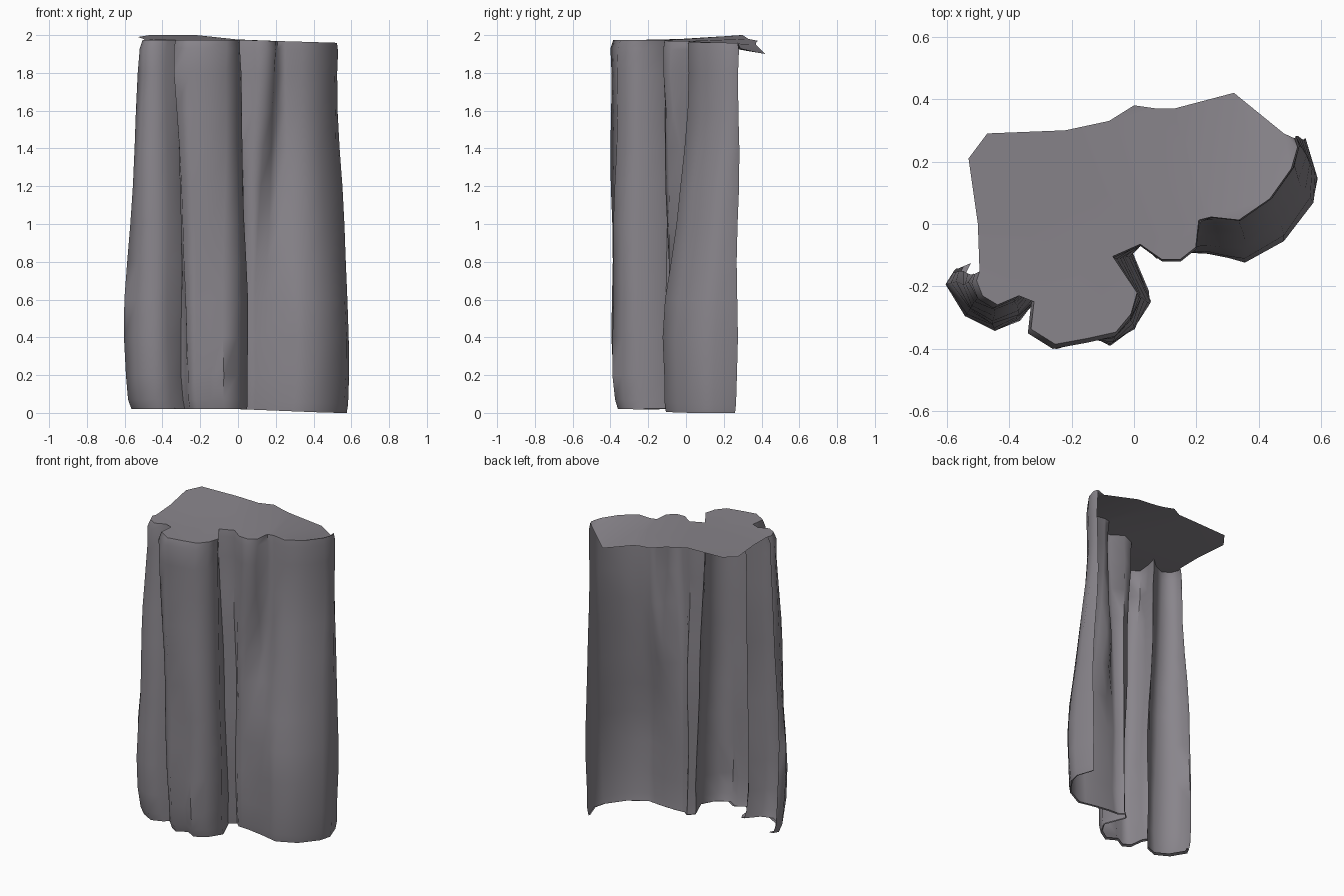
import bpy
import bmesh
from math import sin, exp
from mathutils import Vector

default = bpy.data.objects.get("Cube")
if default:
    bpy.data.objects.remove(default, do_unlink=True)

# One flat stone colour
stone = bpy.data.materials.new("grey_stone")
stone.use_nodes = True
colour = (0.25, 0.235, 0.26, 1)
stone.diffuse_color = colour
stone.node_tree.nodes["Principled BSDF"].inputs["Base Color"].default_value = colour

# Plan of the fluted cliff face in hundredths, left end to right end
upper_plan = [
    (-51, -16), (-52, -19), (-50, -24), (-45, -27), (-38, -24), (-31, -18),
    (-33, -26), (-34, -35), (-26, -40), (-15, -38), (-6, -36), (-1, -30),
    (1, -23), (-7, -11), (2, -7), (9, -12), (15, -12), (20, -8), (21, 1),
    (25, 2), (34, 1), (44, 8), (51, 18), (53, 25), (52, 28)]
lower_plan = [
    (-58, -15), (-60, -19), (-54, -29), (-45, -34), (-37, -31), (-30, -23),
    (-28, -27), (-27, -36), (-22, -39), (-15, -35), (-8, -39), (0, -34),
    (5, -25), (-1, -10), (3, -6), (6, -9), (9, -9), (14, -9), (24, -10),
    (30, -11), (36, -12), (48, -5), (57, 7), (59, 15), (55, 27)]
right_column = 18
recess = {16: 0.02, 17: 0.08, 18: 0.02}

# Heights, each with how far the wall is drawn inwards
levels = [(0.025, 0.9), (0.02, 0.94), (0.07, 0.97), (0.2, 0.99), (0.4, 1),
          (0.6, 1), (0.8, 1), (1, 1), (1.2, 1), (1.4, 1), (1.6, 1),
          (1.8, 1), (1.93, 1), (1.975, 0.97)]


def wall_point(i, z, pull):
    """Blend both plans, then add the split and gentle weathering."""
    start, span = (1.5, 1) if i >= right_column else (1.9, 1.35)
    blend = min(1, max(0, (start - z) / span))
    p = Vector(upper_plan[i]).lerp(Vector(lower_plan[i]), blend) / 100
    p.y += recess.get(i, 0) * exp(-((z - 1.2) / 0.3) ** 2)
    if 0.1 < z < 1.85:
        p.x += 0.005 * sin(5 * z + i * 2)
        p.y += 0.005 * sin(7 * z + i)
    # The edge curls under at the base and rounds over at the top
    p.x *= 1 - (1 - pull) * (1 if p.x < 0 else 0.4)
    p.y = p.y * pull + (1 - pull) * 0.1
    if z > 1.9:
        z -= 0.03 * max(0, p.x)
    elif z < 0.1:
        z -= 0.04 * max(0, p.x)
    return Vector((p.x, p.y, max(0, z)))


# Cliff face: rows of the plan joined into a single open sheet
bm = bmesh.new()
rows = [[bm.verts.new(wall_point(i, z, pull)) for i in range(len(upper_plan))]
        for z, pull in levels]
for low, high in zip(rows, rows[1:]):
    for i in range(len(low) - 1):
        bm.faces.new((low[i], low[i + 1], high[i + 1], high[i]))

# Overhanging top ledge, continuing from the top row around the back
ledge = [(48, 29, 1.93), (32, 42, 1.9), (13, 37, 1.95), (7, 37, 1.96),
         (6, 35, 1.96), (0, 38, 1.97), (-8, 33, 1.98), (-22, 30, 2),
         (-47, 29, 2), (-53, 21, 1.99), (-50, 0, 1.98)]
rim = [bm.verts.new((x / 100, y / 100, z)) for x, y, z in ledge]
cap = bm.faces.new(rows[-1] + rim)
bmesh.ops.triangulate(bm, faces=[cap], ngon_method="BEAUTY")

mesh = bpy.data.meshes.new("cliff_column")
bm.to_mesh(mesh)
bm.free()
mesh.materials.append(stone)
cliff = bpy.data.objects.new("cliff_column", mesh)
bpy.context.collection.objects.link(cliff)

# Soft weathered shading with sharp cracks
bpy.ops.object.select_all(action="DESELECT")
cliff.select_set(True)
bpy.context.view_layer.objects.active = cliff
bpy.ops.object.shade_smooth_by_angle(angle=1.1)
